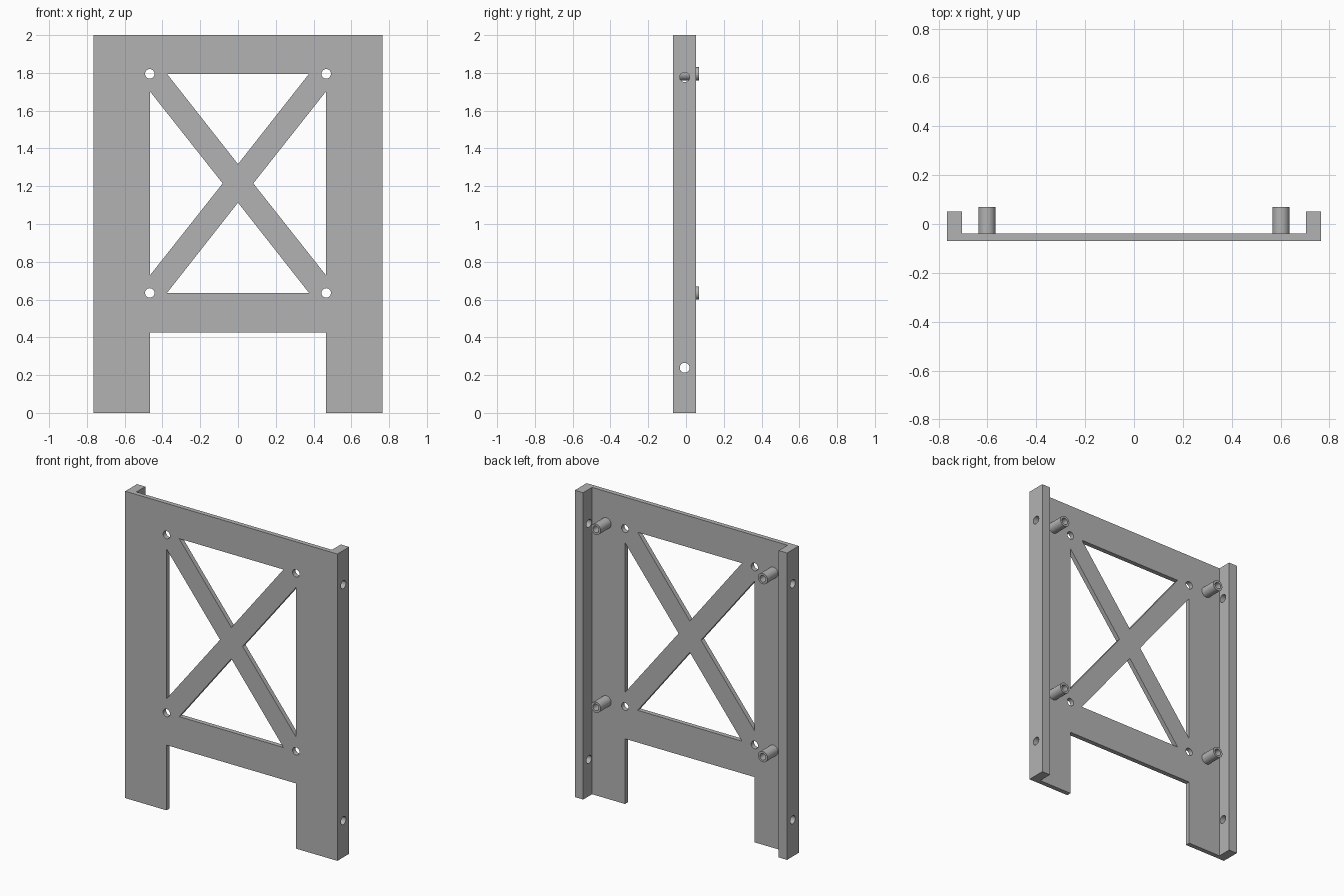
import bpy, bmesh, math
from mathutils import Vector

if "Cube" in bpy.data.objects:
    bpy.data.objects.remove(bpy.data.objects["Cube"])

grey = bpy.data.materials.new("mid_grey")
grey.diffuse_color = (0.45, 0.45, 0.45, 1)
grey.use_nodes = True
grey.node_tree.nodes["Principled BSDF"].inputs["Base Color"].default_value = grey.diffuse_color

W, H = 0.765, 2.0                          # half width, height
Y0, Y1, Y2, Y3 = -0.069, -0.039, 0.052, 0.069  # front, plate back, flange back, post tip
FLANGE = 0.06
LEG = 0.467                                # inner edge of the legs and window
ZB, ZT = 0.635, 1.795                      # window bottom and top
ZM = (ZB + ZT) / 2


def add_prism(bm, points, direction):
    """Closed prism from a 3D outline pushed along a direction."""
    face = bm.faces.new([bm.verts.new(p) for p in points])
    geom = bmesh.ops.extrude_face_region(bm, geom=[face])["geom"]
    verts = [g for g in geom if isinstance(g, bmesh.types.BMVert)]
    bmesh.ops.translate(bm, verts=verts, vec=Vector(direction))


def circle(r, n=32):
    return [(r * math.cos(2 * math.pi * i / n), r * math.sin(2 * math.pi * i / n)) for i in range(n)]


def finish(bm, name):
    bmesh.ops.recalc_face_normals(bm, faces=bm.faces[:])
    mesh = bpy.data.meshes.new(name)
    bm.to_mesh(mesh)
    bm.free()
    mesh.materials.append(grey)
    ob = bpy.data.objects.new(name, mesh)
    bpy.context.collection.objects.link(ob)
    return ob


def smooth(ob):
    bpy.ops.object.select_all(action='DESELECT')
    ob.select_set(True)
    bpy.context.view_layer.objects.active = ob
    bpy.ops.object.shade_smooth_by_angle(angle=math.radians(30))


# Channel panel: U-shaped section pushed up
bm = bmesh.new()
wi = W - FLANGE
section = [(-W, Y0), (W, Y0), (W, Y2), (wi, Y2), (wi, Y1), (-wi, Y1), (-wi, Y2), (-W, Y2)]
add_prism(bm, [(x, y, 0) for x, y in section], (0, 0, H))
panel = finish(bm, "channel_panel")

# Cutters through the panel: leg gap, four window triangles, corner holes
bm = bmesh.new()
gap = [(-LEG, -0.1), (LEG, -0.1), (LEG, 0.425), (-LEG, 0.425)]
outlines = [gap]
for s in (-1, 1):
    zedge = ZT if s > 0 else ZB
    outlines.append([(-0.376, zedge), (0.376, zedge), (0, ZM + s * 0.102)])
    outlines.append([(s * LEG, ZM - 0.488), (s * LEG, ZM + 0.488), (s * 0.081, ZM)])
    for z in (ZB, ZT):
        outlines.append([(s * LEG + a, z + b) for a, b in circle(0.025)])
for outline in outlines:
    add_prism(bm, [(x, -0.2, z) for x, z in outline], (0, 0.4, 0))

# Cutters through both flanges: side screw holes
for s in (-1, 1):
    for z in (0.239, 1.777):
        add_prism(bm, [(s * (wi - 0.02), -0.007 + a, z + b) for a, b in circle(0.026)],
                  (s * 0.12, 0, 0))
cutter = finish(bm, "panel_cutter")
cutter.hide_render = True

mod = panel.modifiers.new("cut", 'BOOLEAN')
mod.operation = 'DIFFERENCE'
mod.solver = 'EXACT'
mod.object = cutter
bpy.context.view_layer.objects.active = panel
bpy.ops.object.modifier_apply(modifier=mod.name)
bpy.data.objects.remove(cutter)
smooth(panel)


# Hollow standoff posts on the back of the panel
def standoff(name, x, z, ro=0.035, ri=0.021, n=32):
    bm = bmesh.new()
    rings = [[bm.verts.new((x + a, y, z + b)) for a, b in circle(r, n)]
             for r, y in ((ro, Y1), (ro, Y3), (ri, Y3), (ri, Y1))]
    for k in range(4):
        p, q = rings[k], rings[(k + 1) % 4]
        for i in range(n):
            j = (i + 1) % n
            bm.faces.new((p[i], p[j], q[j], q[i]))
    smooth(finish(bm, name))


for sx, side in ((-1, "left"), (1, "right")):
    for z, level in ((ZB, "lower"), (ZT, "upper")):
        standoff(f"standoff_{level}_{side}", sx * 0.602, z)
